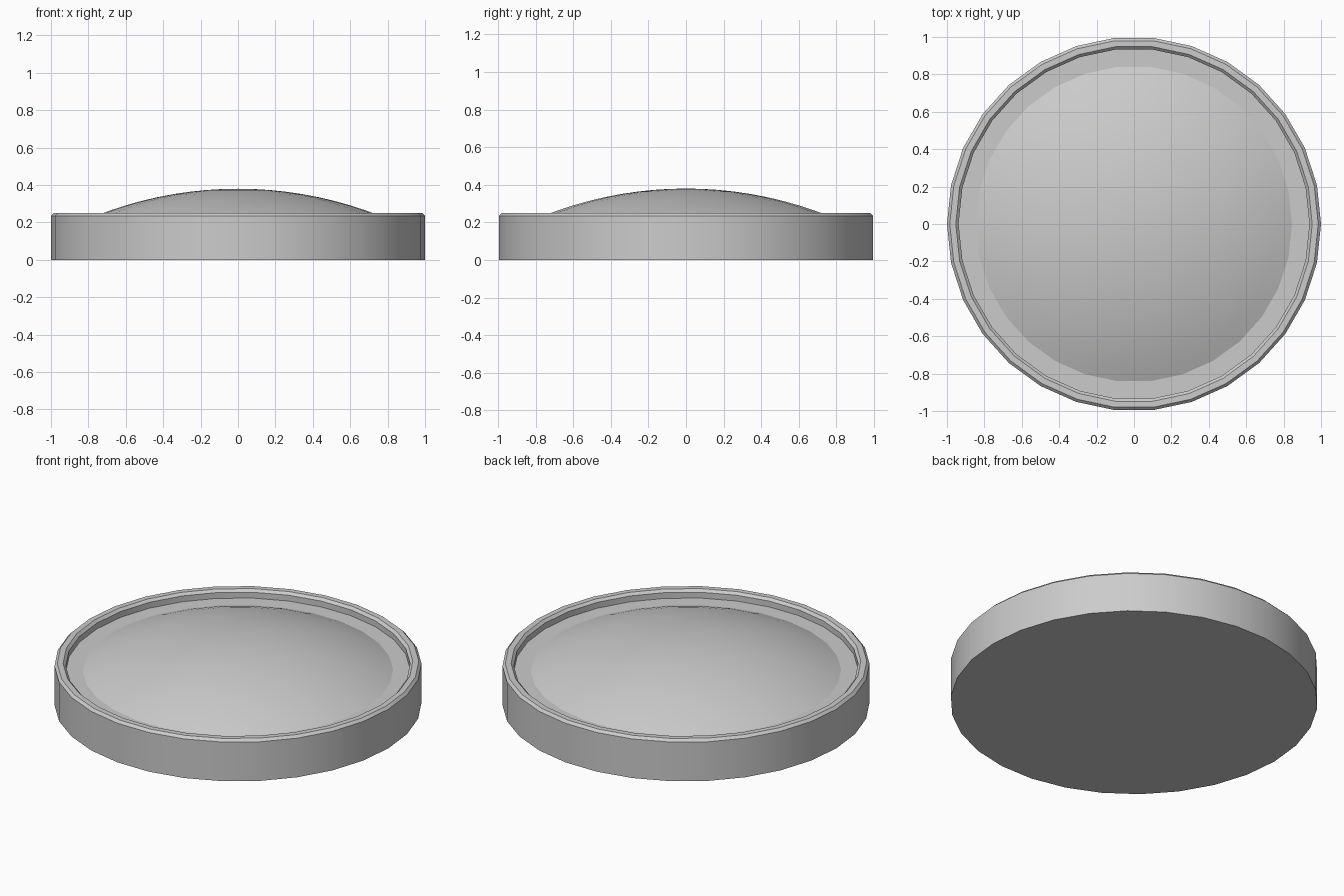
import bpy, bmesh, math

if "Cube" in bpy.data.objects:
    bpy.data.objects.remove(bpy.data.objects["Cube"])

SIDES = 30


def lathe(name, profile):
    """Revolve (radius, z) points around z; end points on the axis become poles."""
    bm = bmesh.new()
    verts = [bm.verts.new((r, 0, z)) for r, z in profile]
    edges = [bm.edges.new(pair) for pair in zip(verts, verts[1:])]
    bmesh.ops.spin(bm, geom=verts + edges, cent=(0, 0, 0), axis=(0, 0, 1),
                   angle=2 * math.pi, steps=SIDES, use_merge=False)
    bmesh.ops.remove_doubles(bm, verts=bm.verts, dist=1e-4)
    bmesh.ops.recalc_face_normals(bm, faces=bm.faces)
    mesh = bpy.data.meshes.new(name)
    bm.to_mesh(mesh)
    bm.free()
    obj = bpy.data.objects.new(name, mesh)
    bpy.context.collection.objects.link(obj)
    bpy.ops.object.select_all(action='DESELECT')
    obj.select_set(True)
    bpy.context.view_layer.objects.active = obj
    bpy.ops.object.shade_smooth_by_angle(angle=math.radians(30))
    return obj


# Shallow dish with a chamfered raised rim
FLOOR = 0.20
lathe("dish_base", [(0, 0), (1, 0), (1, 0.235), (0.985, 0.25), (0.953, 0.25),
                    (0.938, 0.235), (0.938, FLOOR), (0, FLOOR)])

# Low spherical dome resting on the dish floor
TOP, EDGE = 0.38, 0.845
rise = TOP - FLOOR
radius = (EDGE ** 2 + rise ** 2) / (2 * rise)
span = math.asin(EDGE / radius)
RINGS = 10
arc = [(radius * math.sin(span * i / RINGS),
        TOP - radius * (1 - math.cos(span * i / RINGS))) for i in range(RINGS + 1)]
lathe("dome", arc)
